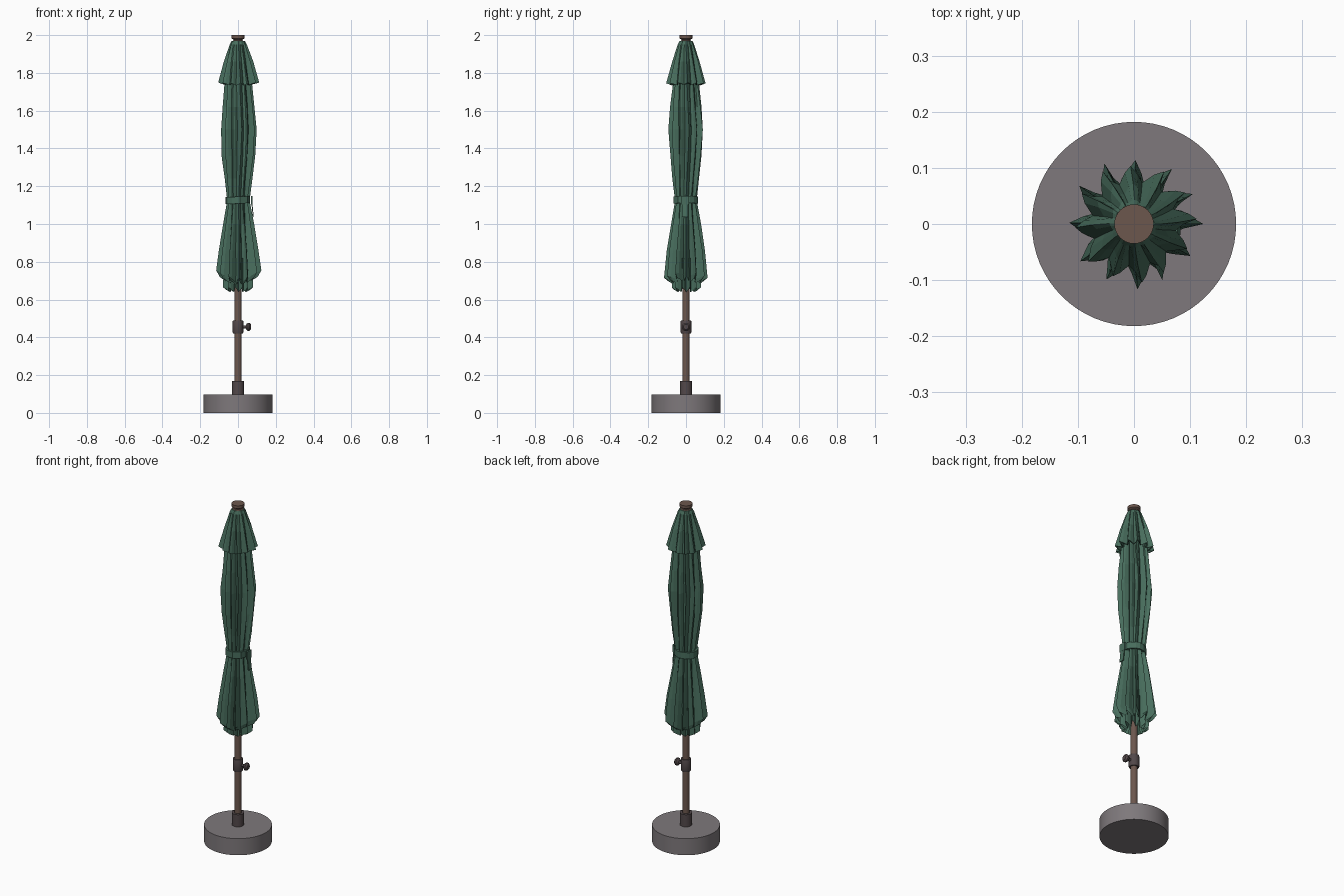
import bpy, bmesh, math, random
from mathutils import Matrix

random.seed(4)
cube = bpy.data.objects.get("Cube")
if cube:
    bpy.data.objects.remove(cube, do_unlink=True)


def material(name, rgb):
    m = bpy.data.materials.new(name)
    m.use_nodes = True
    m.diffuse_color = (*rgb, 1)
    m.node_tree.nodes["Principled BSDF"].inputs["Base Color"].default_value = (*rgb, 1)
    return m


GREEN = material("green fabric", (0.065, 0.155, 0.11))
BROWN = material("brown metal", (0.15, 0.095, 0.075))
DARK = material("dark fittings", (0.085, 0.065, 0.068))
GREY = material("grey stone", (0.21, 0.19, 0.20))


def finish(name, bm, mat, smooth=False):
    bmesh.ops.recalc_face_normals(bm, faces=bm.faces)
    mesh = bpy.data.meshes.new(name)
    bm.to_mesh(mesh)
    bm.free()
    mesh.materials.append(mat)
    ob = bpy.data.objects.new(name, mesh)
    bpy.context.collection.objects.link(ob)
    if smooth:
        bpy.ops.object.select_all(action='DESELECT')
        ob.select_set(True)
        bpy.context.view_layer.objects.active = ob
        bpy.ops.object.shade_smooth_by_angle(angle=math.radians(35))
    return ob


def skin(bm, rings, cap_start=True, cap_end=True):
    """Join rings of points with faces, optionally closing both ends."""
    loops = [[bm.verts.new(p) for p in ring] for ring in rings]
    n = len(loops[0])
    for a, b in zip(loops, loops[1:]):
        for i in range(n):
            j = (i + 1) % n
            bm.faces.new((a[i], a[j], b[j], b[i]))
    if cap_start:
        bm.faces.new(loops[0])
    if cap_end:
        bm.faces.new(loops[-1])


def lathe(name, profile, mat, sides=32, matrix=None):
    bm = bmesh.new()
    skin(bm, [[(r * math.cos(math.tau * i / sides), r * math.sin(math.tau * i / sides), z)
               for i in range(sides)] for r, z in profile])
    if matrix:
        bmesh.ops.transform(bm, matrix=matrix, verts=bm.verts)
    return finish(name, bm, mat, True)


# Stand, pole and fittings
lathe("base_weight", [(0.182, 0), (0.182, 0.098)], GREY, 64)
lathe("base_sleeve", [(0.033, 0.09), (0.033, 0.17)], DARK)
lathe("pole", [(0.019, 0.09), (0.019, 1.97)], BROWN, 20)
lathe("pole_clamp", [(0.026, 0.42), (0.028, 0.425), (0.028, 0.485), (0.026, 0.49)], DARK)
lathe("clamp_knob", [(0.008, 0.02), (0.008, 0.042), (0.015, 0.044), (0.022, 0.052),
                     (0.022, 0.060), (0.014, 0.068)], DARK, 16,
      Matrix.Translation((0, 0, 0.455)) @ Matrix.Rotation(math.pi / 2, 4, 'Y'))
lathe("finial", [(0.03, 1.95), (0.03, 1.968), (0.025, 1.972), (0.025, 1.977),
                 (0.035, 1.983), (0.035, 2.0)], BROWN)

# Each pleat has an irregular angle and reach, shared by all its rings
PLEATS = 12
REACH = [1.04, 0.99, 1.0, 0.96, 1.01, 1.0, 0.97, 0.98, 0.93, 0.98, 0.94, 0.97]
SHIFT = [0] + [random.uniform(-0.1, 0.1) for _ in range(PLEATS - 1)]


def pleat_ring(z, tip, valley, twist=0.0, drop=0.0, raise_sides=0.0, rough=0.0):
    """Folded cloth outline: sharp tips that lean over deep valleys."""
    ring = []
    for p in range(PLEATS):
        for offset, out in ((0, 1), (0.22, 0.62), (0.55, 0), (0.82, 0.42)):
            a = math.tau * (p + offset) / PLEATS + SHIFT[p] * (0.5 + out / 2) + twist
            r = valley + (tip * REACH[p] - valley) * out
            r += random.uniform(-rough, rough)
            h = z - drop * (1 - out) + raise_sides * math.cos(a) ** 2
            ring.append((r * math.cos(a), r * math.sin(a), h))
    return ring


# Long furled canopy, gathered at the strap, with the hem turned inward
bm = bmesh.new()
skin(bm, [
    pleat_ring(1.88, 0.045, 0.035),
    pleat_ring(1.74, 0.073, 0.056, 0.08, rough=0.002),
    pleat_ring(1.62, 0.086, 0.062, 0.12, rough=0.003),
    pleat_ring(1.50, 0.096, 0.065, 0.16, rough=0.003),
    pleat_ring(1.36, 0.088, 0.060, 0.12, rough=0.003),
    pleat_ring(1.24, 0.073, 0.052, 0.06, rough=0.002),
    pleat_ring(1.125, 0.059, 0.047),
    pleat_ring(1.00, 0.081, 0.052, rough=0.002),
    pleat_ring(0.86, 0.104, 0.060, rough=0.002),
    pleat_ring(0.715, 0.119, 0.070, drop=0.025, raise_sides=0.04),
    pleat_ring(0.70, 0.100, 0.062, drop=0.025, raise_sides=0.02),
], True, False)
finish("canopy", bm, GREEN)

# Inner folds hanging below the hem
bm = bmesh.new()
skin(bm, [
    pleat_ring(0.82, 0.078, 0.05, 0.26),
    pleat_ring(0.665, 0.083, 0.046, 0.26, drop=0.025, rough=0.004),
    pleat_ring(0.675, 0.068, 0.036, 0.26, drop=0.01),
    pleat_ring(0.76, 0.034, 0.022, 0.26),
], False, False)
finish("inner_folds", bm, GREEN)

# Short top tier overlapping the canopy
bm = bmesh.new()
skin(bm, [
    pleat_ring(1.968, 0.036, 0.033),
    pleat_ring(1.95, 0.045, 0.039),
    pleat_ring(1.86, 0.076, 0.056, 0.04, rough=0.002),
    pleat_ring(1.745, 0.108, 0.075, 0.08, drop=0.012, raise_sides=0.005),
    pleat_ring(1.745, 0.098, 0.067, 0.08, drop=0.008),
    pleat_ring(1.80, 0.064, 0.050, 0.08),
], True, False)
finish("top_tier", bm, GREEN)

# Tie strap, its overlapping buckle end and hanging tail
SIDES = 18
bm = bmesh.new()
wobble = [random.uniform(0.062, 0.068) for _ in range(SIDES)]
skin(bm, [[((w + d) * math.cos(math.tau * i / SIDES), (w + d) * math.sin(math.tau * i / SIDES),
            z + 0.003 * math.cos(math.tau * i / SIDES)) for i, w in enumerate(wobble)]
          for d, z in ((-0.012, 1.108), (0, 1.108), (0, 1.145), (-0.012, 1.145))], False, False)
finish("tie_strap", bm, GREEN)


def plate(name, x, y, z, size, turn, mat):
    bm = bmesh.new()
    bmesh.ops.create_cube(bm, size=1, matrix=Matrix.Translation((x, y, z)) @
                          Matrix.Rotation(turn, 4, 'Y') @ Matrix.Diagonal((*size, 1)))
    finish(name, bm, mat)


plate("strap_end", 0.073, -0.005, 1.125, (0.009, 0.04, 0.045), 0, GREEN)
plate("strap_tail", 0.077, -0.005, 1.075, (0.005, 0.03, 0.075), -0.1, GREEN)
